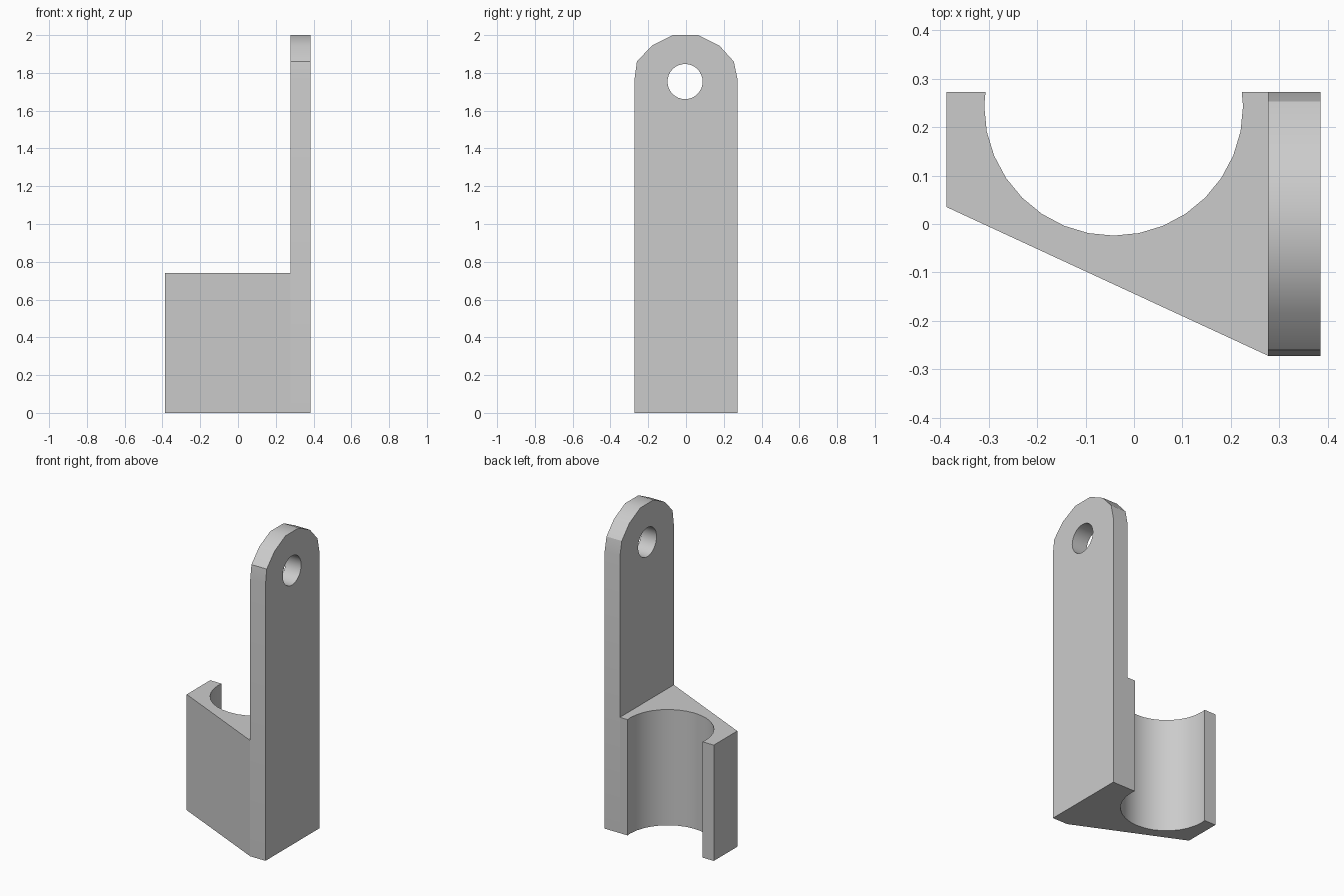
import bpy, bmesh
from math import cos, sin, radians
from mathutils import Vector

cube = bpy.data.objects.get("Cube")
if cube:
    bpy.data.objects.remove(cube, do_unlink=True)

grey = bpy.data.materials.new("plain_grey")
grey.use_nodes = True
colour = (0.6, 0.6, 0.6, 1)
grey.diffuse_color = colour
grey.node_tree.nodes["Principled BSDF"].inputs["Base Color"].default_value = colour


def extrude_profile(name, points, push):
    """Close a 3D outline into a face and push it along a vector."""
    bm = bmesh.new()
    face = bm.faces.new([bm.verts.new(p) for p in points])
    grown = bmesh.ops.extrude_face_region(bm, geom=[face])["geom"]
    verts = [g for g in grown if isinstance(g, bmesh.types.BMVert)]
    bmesh.ops.translate(bm, verts=verts, vec=Vector(push))
    bmesh.ops.recalc_face_normals(bm, faces=bm.faces)
    mesh = bpy.data.meshes.new(name)
    bm.to_mesh(mesh)
    bm.free()
    mesh.materials.append(grey)
    obj = bpy.data.objects.new(name, mesh)
    bpy.context.collection.objects.link(obj)
    return obj


def select_only(obj):
    bpy.ops.object.select_all(action="DESELECT")
    obj.select_set(True)
    bpy.context.view_layer.objects.active = obj


back, left, right, inner = 0.272, 0.385, -0.387, 0.277

# Holder block: slanted front, round channel open at the back
cx, cy, radius = -0.042, 0.243, 0.267
lip = 0.2645
channel = [(cx + radius * cos(radians(180 + i * 11.25)),
            cy + radius * sin(radians(180 + i * 11.25))) for i in range(17)]
outline = [(right, back), (cx - lip, back), *channel, (cx + lip, back),
           (inner, back), (inner, -back), (right, 0.035)]
block = extrude_profile("holder_block", [(x, y, 0) for x, y in outline], (0, 0, 0.74))

# Upright plate with a faceted rounded top
crown = [(0.272, 1.77), (0.253, 1.86), (0.177, 1.944), (0.065, 2.0),
         (-0.07, 2.0), (-0.181, 1.944), (-0.26, 1.86), (-0.272, 1.77)]
sides = [(-back, 0), (back, 0), *crown]
plate = extrude_profile("upright_plate", [(inner, y, z) for y, z in sides],
                        (left - inner, 0, 0))

# Hanging hole through the plate
ring = [radians(i * 11.25) for i in range(32)]
cutter = extrude_profile(
    "hole_cutter",
    [(0.2, -0.005 + 0.093 * cos(a), 1.754 + 0.093 * sin(a)) for a in ring], (0.3, 0, 0))
cutter.hide_render = True
cut = plate.modifiers.new("hanging_hole", "BOOLEAN")
cut.operation = "DIFFERENCE"
cut.solver = "EXACT"
cut.object = cutter
select_only(plate)
bpy.ops.object.modifier_apply(modifier=cut.name)
bpy.data.objects.remove(cutter, do_unlink=True)

# Smooth the curved walls, keep the edges sharp
for part in (block, plate):
    select_only(part)
    bpy.ops.object.shade_smooth_by_angle(angle=radians(30))
